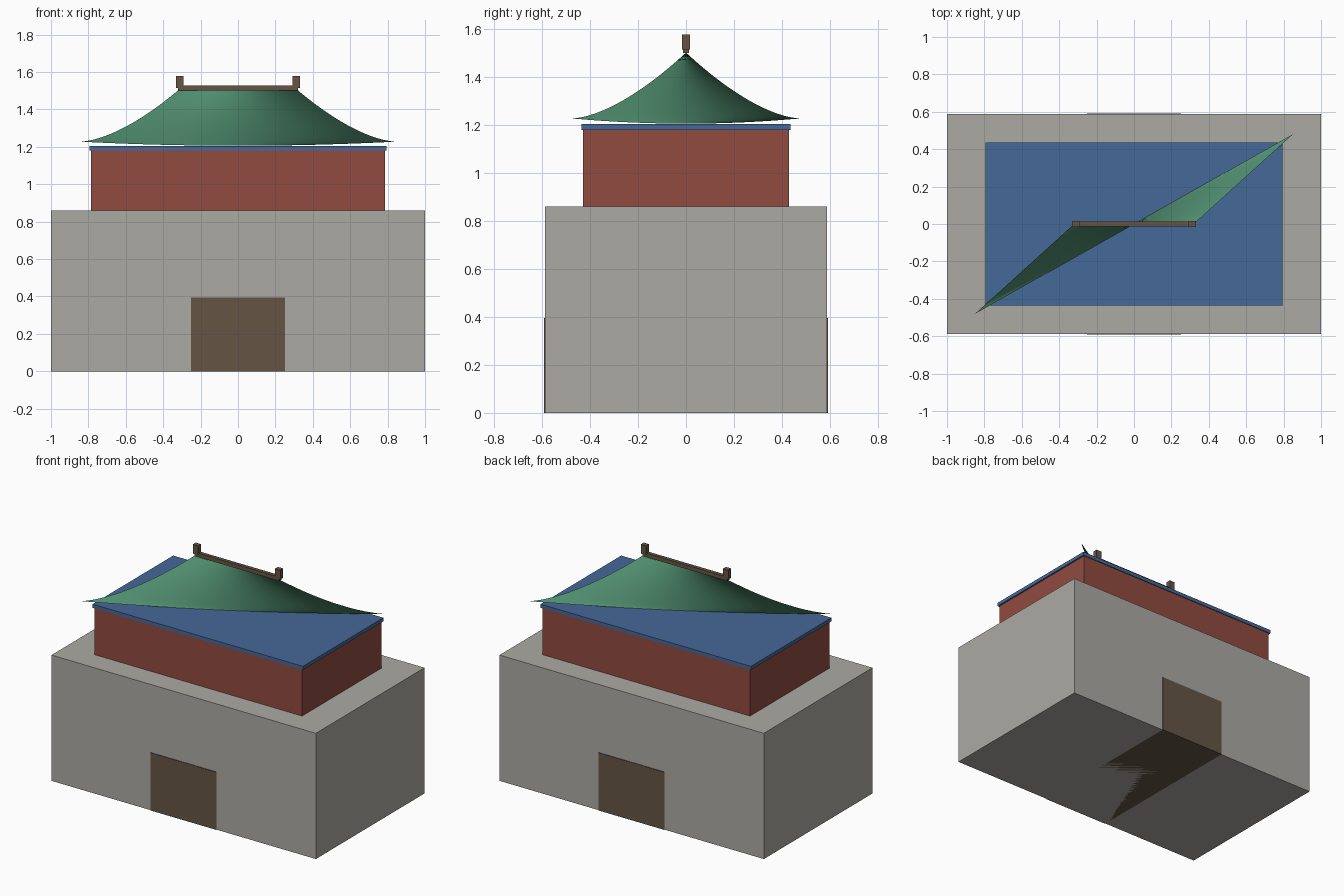
import bpy, bmesh

if "Cube" in bpy.data.objects:
    bpy.data.objects.remove(bpy.data.objects["Cube"])


def paint(obj, name, rgb):
    mat = bpy.data.materials.get(name) or bpy.data.materials.new(name)
    mat.diffuse_color = (*rgb, 1)
    mat.use_nodes = True
    mat.node_tree.nodes["Principled BSDF"].inputs["Base Color"].default_value = mat.diffuse_color
    obj.data.materials.append(mat)


def finish(bm, name, color):
    mesh = bpy.data.meshes.new(name)
    bm.to_mesh(mesh)
    bm.free()
    obj = bpy.data.objects.new(name, mesh)
    bpy.context.collection.objects.link(obj)
    if color:
        paint(obj, *color)
    return obj


def box(name, hx, hy, z0, z1, color=None, x=0):
    bm = bmesh.new()
    bmesh.ops.create_cube(bm, size=1)
    for v in bm.verts:
        v.co = (x + v.co.x * 2 * hx, v.co.y * 2 * hy, z0 + (v.co.z + 0.5) * (z1 - z0))
    return finish(bm, name, color)


STONE = ("stone", (0.41, 0.40, 0.37))
RED = ("red_wall", (0.28, 0.07, 0.05))
BLUE = ("blue_beam", (0.06, 0.14, 0.31))
GREEN = ("green_tile", (0.08, 0.27, 0.16))
BROWN = ("brown_wood", (0.13, 0.09, 0.06))

# Stone base with a passage running right through it
box("stone_base", 1.0, 0.587, 0, 0.86, STONE)
box("gate_passage", 0.25, 0.591, 0, 0.395, BROWN)

# Hall and painted beam
box("hall_walls", 0.785, 0.429, 0.86, 1.18, RED)
box("eave_beam", 0.795, 0.435, 1.18, 1.205, BLUE)

# Twisted roof sheet: ridge line along x down to a diagonal eave line
ROWS, COLS = 20, 32
bm = bmesh.new()
grid = []
for i in range(ROWS + 1):
    t = i / ROWS
    hx, hy = 0.32 + 0.53 * t, 0.48 * t
    row = []
    for j in range(COLS + 1):
        s = 2 * j / COLS - 1
        z = 1.206 + 0.296 * (1 - t) ** 1.5 + 0.022 * t * t * s * s
        row.append(bm.verts.new((s * hx, s * hy, z)))
    grid.append(row)
for a, b in zip(grid, grid[1:]):
    for j in range(COLS):
        bm.faces.new((a[j], b[j], b[j + 1], a[j + 1])).smooth = True
finish(bm, "roof_sheet", GREEN)

# Ridge beam with upright end blocks
box("ridge_beam", 0.32, 0.0125, 1.5, 1.527, BROWN)
for side, x in (("left", -0.311), ("right", 0.311)):
    box(f"ridge_end_{side}", 0.02, 0.016, 1.515, 1.578, BROWN, x)
